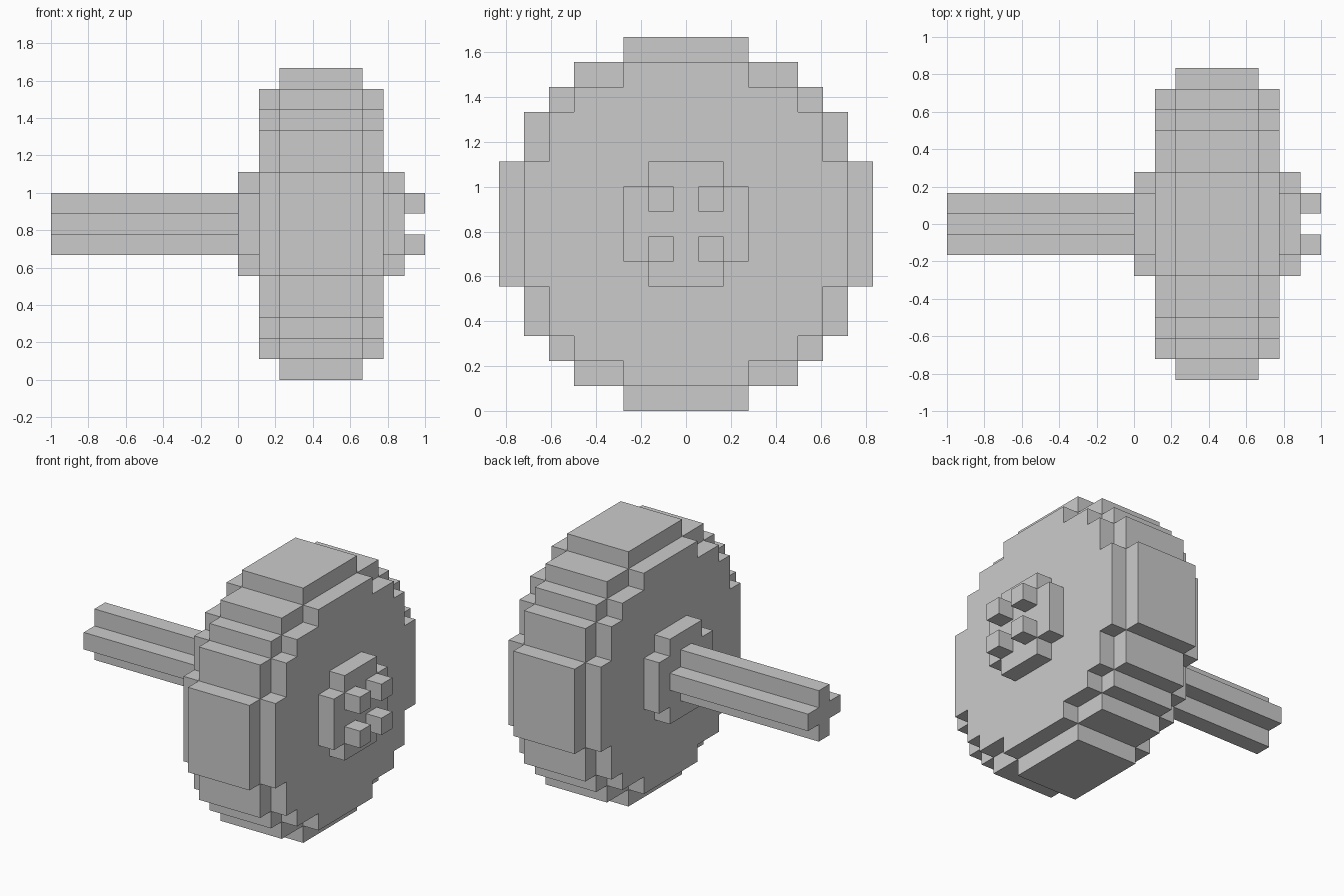
import bpy
import bmesh

if "Cube" in bpy.data.objects:
    bpy.data.objects.remove(bpy.data.objects["Cube"])

U = 1 / 9          # one block of the stepped grid
CZ = 7.5 * U       # height of the wheel axis


def stepped_outline(corners):
    """Full staircase loop from the outer corners of one quadrant (top to side)."""
    quad = []
    for i, (y, z) in enumerate(corners):
        quad.append((y, z))
        if i + 1 < len(corners):
            quad.append((y, corners[i + 1][1]))
    loop = []
    for _ in range(4):
        loop += quad
        quad = [(z, -y) for y, z in quad]   # next quadrant
    return loop


def prism(name, outline, x0, x1, cy=0, cz=0):
    """Extrude a y-z outline (in blocks) along x."""
    bm = bmesh.new()
    face = bm.faces.new([bm.verts.new((x0 * U, (y + cy) * U, CZ + (z + cz) * U))
                         for y, z in outline])
    new = bmesh.ops.extrude_face_region(bm, geom=[face])["geom"]
    bmesh.ops.translate(bm, vec=((x1 - x0) * U, 0, 0),
                        verts=[g for g in new if isinstance(g, bmesh.types.BMVert)])
    bmesh.ops.recalc_face_normals(bm, faces=bm.faces)
    mesh = bpy.data.meshes.new(name)
    bm.to_mesh(mesh)
    bm.free()
    obj = bpy.data.objects.new(name, mesh)
    bpy.context.collection.objects.link(obj)
    return obj


# Tyre: wide tread ring, plus the smaller sidewalls standing out on both sides
prism("tyre_tread", stepped_outline([(2.5, 7.5), (4.5, 6.5), (5.5, 5.5), (6.5, 4.5), (7.5, 2.5)]), 2, 6)
sidewall = stepped_outline([(2.5, 6.5), (4.5, 5.5), (5.5, 4.5), (6.5, 2.5)])
prism("inner_sidewall", sidewall, 1, 2)
prism("outer_sidewall", sidewall, 6, 7)

# Hub plates on both sides
hub = stepped_outline([(1.5, 2.5), (2.5, 1.5)])
prism("inner_hub", hub, 0, 1)
prism("outer_hub", hub, 7, 8)

# Cross-shaped axle
prism("axle", stepped_outline([(0.5, 1.5), (1.5, 0.5)]), -9, 0)

# Four wheel bolts
bolt = stepped_outline([(0.5, 0.5)])
for cy in (-1, 1):
    for cz in (-1, 1):
        prism("wheel_bolt", bolt, 8, 9, cy, cz)
